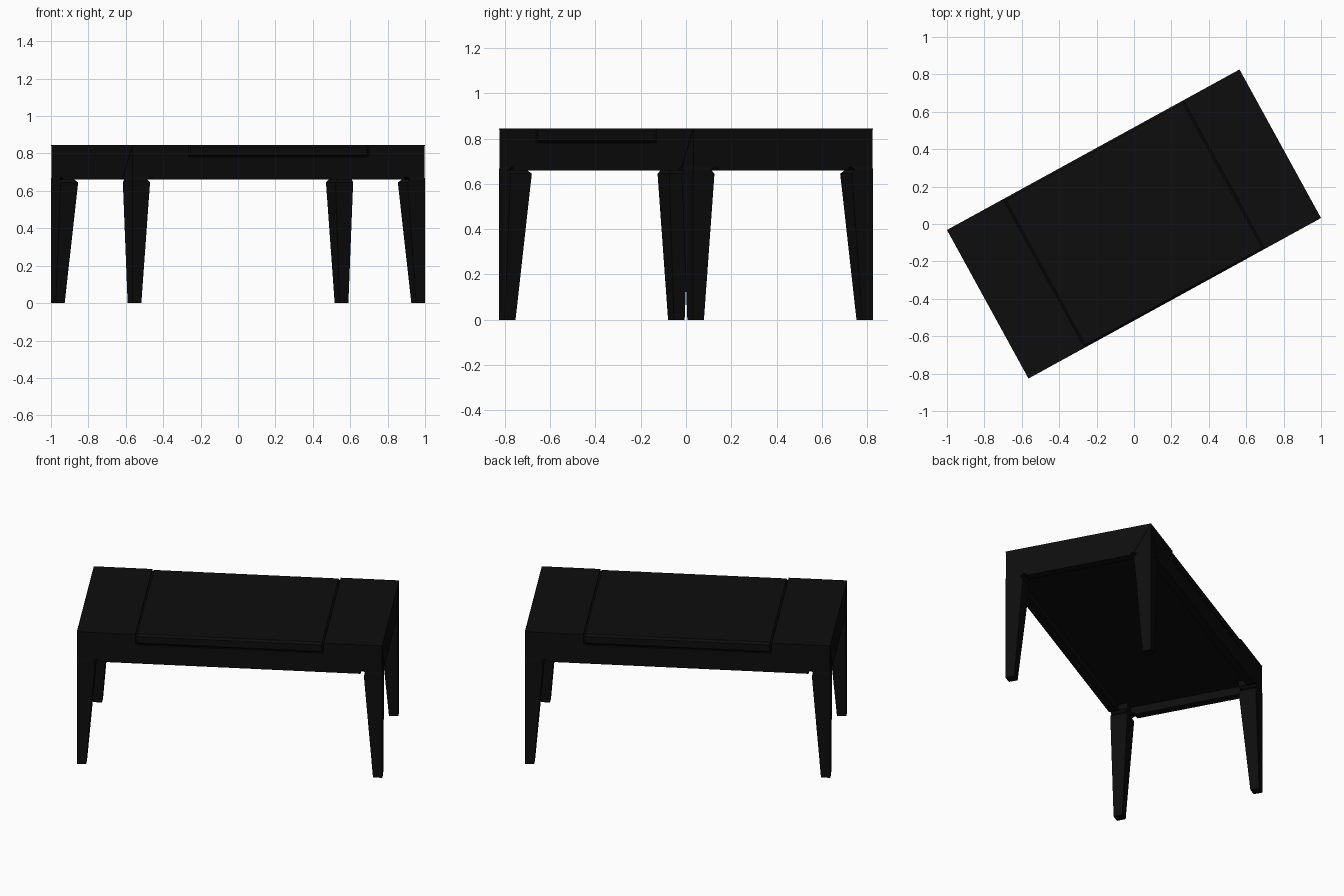
import bpy
import bmesh
from math import radians
from mathutils import Matrix

if "Cube" in bpy.data.objects:
    bpy.data.objects.remove(bpy.data.objects["Cube"], do_unlink=True)

# Overall sizes in the table's own axes
L, W, H = 0.892, 0.453, 0.845      # half length, half width, height
T = 0.05                           # apron thickness
LEAF = 0.55                        # half length of the centre leaf
LEAF_Z, APRON_Z, UNDER_Z = 0.78, 0.66, 0.71
TURN = Matrix.Rotation(radians(28.75), 4, "Z")

black = bpy.data.materials.new("black_lacquer")
black.use_nodes = True
COLOUR = (0.004, 0.004, 0.004, 1)
black.diffuse_color = COLOUR
black.node_tree.nodes["Principled BSDF"].inputs["Base Color"].default_value = COLOUR


def finish(name, bm):
    """Turn the part into place and make an object of it."""
    bmesh.ops.recalc_face_normals(bm, faces=bm.faces)
    bm.transform(TURN)
    mesh = bpy.data.meshes.new(name)
    bm.to_mesh(mesh)
    bm.free()
    mesh.materials.append(black)
    obj = bpy.data.objects.new(name, mesh)
    bpy.context.collection.objects.link(obj)
    return obj


def bridge(bm, rings):
    """Skin a stack of matching rings and cap both ends."""
    rows = [[bm.verts.new(p) for p in ring] for ring in rings]
    for a, b in zip(rows, rows[1:]):
        for i in range(len(a)):
            j = (i + 1) % len(a)
            bm.faces.new((a[i], a[j], b[j], b[i]))
    bm.faces.new(rows[0])
    bm.faces.new(rows[-1])


def box(name, x0, x1, y, z0, z1, bevel=0):
    bm = bmesh.new()
    bridge(bm, [[(x0, -y, z), (x1, -y, z), (x1, y, z), (x0, y, z)] for z in (z0, z1)])
    if bevel:
        bmesh.ops.bevel(bm, geom=bm.edges[:], offset=bevel, segments=1, affect="EDGES")
    return finish(name, bm)


def apron(name, half, depth, angle, notch):
    """Mitred board with relieved lower ends and an optional seat for the leaf."""
    side = [(half, H), (half - 0.107, 0.675), (half - 0.122, 0.675), (half - 0.128, APRON_Z)]
    if notch:
        side = [(LEAF, LEAF_Z), (LEAF, H)] + side
    profile = side + [(-x, z) for x, z in reversed(side)]
    inner = half - T
    bm = bmesh.new()
    bridge(bm, [[(x, -depth, z) for x, z in profile],
                [(max(-inner, min(inner, x)), T - depth, z) for x, z in profile]])
    bm.transform(Matrix.Rotation(radians(angle), 4, "Z"))
    return finish(name, bm)


def leg(name, sx, sy):
    """Tapered square leg, flush with the outer corner."""
    stations = [(0, 0, 0.054), (0.645, 0, 0.107), (0.662, 0, 0.09),
                (0.675, 0.002, 0.108), (0.835, 0.002, 0.108)]
    bm = bmesh.new()
    bridge(bm, [[(sx * (L - u), sy * (W - v), z)
                 for u, v in ((o, o), (s, o), (s, s), (o, s))]
                for z, o, s in stations])
    return finish(name, bm)


# Frame boards
apron("front_apron", L, W, 0, True)
apron("back_apron", L, W, 180, True)
apron("left_apron", W, L, 90, False)
apron("right_apron", W, L, 270, False)

# Table top: centre leaf, two end panels and the panel beneath
box("centre_leaf", -LEAF, LEAF, W, LEAF_Z, H, bevel=0.012)
box("left_end_panel", LEAF, L - T, W - T, LEAF_Z, H)
box("right_end_panel", T - L, -LEAF, W - T, LEAF_Z, H)
box("under_panel", T - L, L - T, W - T, UNDER_Z, LEAF_Z)

# Legs
for sx, x_name in ((1, "left"), (-1, "right")):
    for sy, y_name in ((1, "back"), (-1, "front")):
        leg(f"{y_name}_{x_name}_leg", sx, sy)
